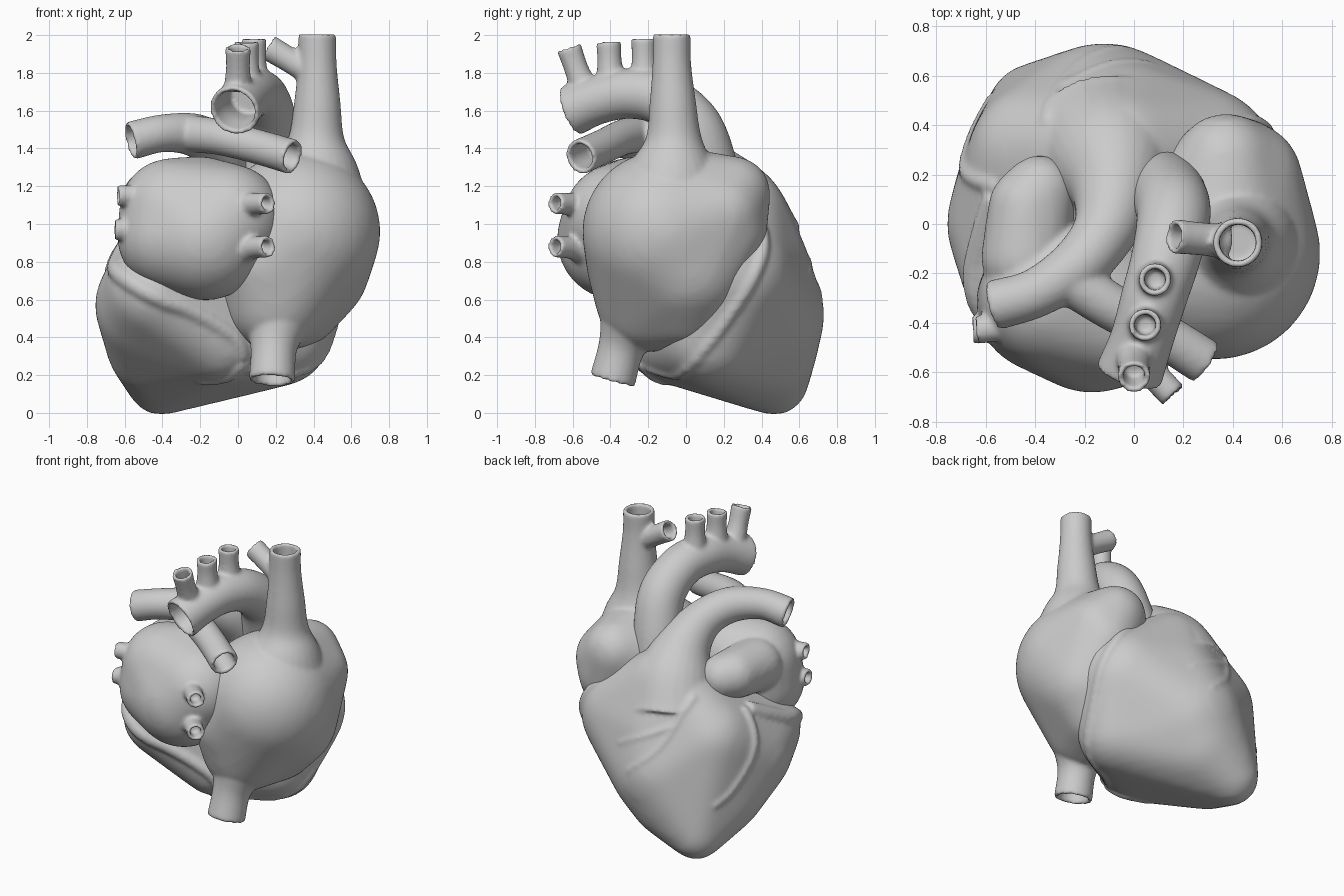
import bpy, bmesh, math
from mathutils import Vector
from mathutils.bvhtree import BVHTree

ico = bmesh.new()
bmesh.ops.create_icosphere(ico, subdivisions=4, radius=1)
UNIT = [v.co.copy() for v in ico.verts]
ico.free()


def spline(pts, steps=8):
    """Catmull-Rom samples through (x, y, z, radius) points."""
    p = [Vector(q) for q in pts]
    p = [2 * p[0] - p[1]] + p + [2 * p[-1] - p[-2]]
    out = []
    for i in range(1, len(p) - 2):
        a, b, c, d = p[i - 1:i + 3]
        for k in range(steps):
            t = k / steps
            out.append(0.5 * (2 * b + (c - a) * t + (2 * a - 5 * b + 4 * c - d) * t * t
                              + (3 * b - a - 3 * c + d) * t ** 3))
    return out + [p[-2]]


def skin(bm, samples, wall=0.026, hollow=0.0, seg=28):
    """Closed tube along samples; the last part (hollow) is bored out."""
    n = len(samples)
    cen = [s.xyz for s in samples]
    normal, frames = None, []
    for i in range(n):
        t = (cen[min(i + 1, n - 1)] - cen[max(i - 1, 0)]).normalized()
        normal = t.orthogonal() if normal is None else normal - t * normal.dot(t)
        normal.normalize()
        frames.append((normal.copy(), t.cross(normal)))
    order = [(i, 0) for i in range(n)]
    order += [(i, wall) for i in range(n - 1, n - 1 - int(n * hollow), -1)]
    rings = []
    for i, w in order:
        u, v = frames[i]
        rings.append([bm.verts.new(cen[i] + (samples[i][3] - w) *
                      (u * math.cos(a) + v * math.sin(a)))
                      for a in (2 * math.pi * k / seg for k in range(seg))])
    for r, q in zip(rings, rings[1:]):
        for k in range(seg):
            m = (k + 1) % seg
            bm.faces.new((r[k], r[m], q[m], q[k]))
    bm.faces.new(rings[0])
    bm.faces.new(rings[-1])


def tube(bm, pts, hollow=0.4, wall=0.026):
    skin(bm, spline(pts), wall, hollow)


def fuse(ob, voxel, smooth):
    m = ob.modifiers.new("fuse", 'REMESH')
    m.mode = 'VOXEL'
    m.voxel_size = voxel
    m.use_smooth_shade = True
    m = ob.modifiers.new("soften", 'SMOOTH')
    m.factor = 0.5
    m.iterations = smooth


def blob(bm, spheres, soften=14):
    """Convex body wrapped around a few spheres, then rounded off."""
    sub = bmesh.new()
    for x, y, z, r in spheres:
        for u in UNIT:
            sub.verts.new(Vector((x, y, z)) + u * r)
    bmesh.ops.convex_hull(sub, input=sub.verts[:])
    bmesh.ops.delete(sub, geom=[v for v in sub.verts if not v.link_faces], context='VERTS')
    bmesh.ops.recalc_face_normals(sub, faces=sub.faces[:])
    me = bpy.data.meshes.new("hull")
    sub.to_mesh(me)
    sub.free()
    ob = bpy.data.objects.new("hull", me)
    bpy.context.collection.objects.link(ob)
    fuse(ob, 0.03, soften)
    dg = bpy.context.evaluated_depsgraph_get()
    bm.from_mesh(bpy.data.meshes.new_from_object(ob.evaluated_get(dg)))
    bpy.data.objects.remove(ob)


def ridge(bm, tree, r, pts):
    """Vessel half sunk in the surface, tapered at the far end."""
    s = spline([(*p, r) for p in pts])
    out = []
    for i, q in enumerate(s):
        hit, nor = tree.find_nearest(q.xyz)[:2]
        out.append(Vector((*(hit - nor * r * 0.4), r * (1 - 0.3 * i / len(s)))))
    skin(bm, out, seg=12)


def finish(name, bm, voxel=0.013, smooth=5):
    bmesh.ops.recalc_face_normals(bm, faces=bm.faces[:])
    me = bpy.data.meshes.new(name)
    bm.to_mesh(me)
    bm.free()
    ob = bpy.data.objects.new(name, me)
    bpy.context.collection.objects.link(ob)
    fuse(ob, voxel, smooth)


# Ventricles with surface vessels and the lung artery growing out of them
bm = bmesh.new()
blob(bm, [(-0.41, 0.47, 0.165, 0.18), (-0.445, 0.0, 0.57, 0.315), (-0.12, 0.35, 0.52, 0.385),
          (0.25, 0.22, 0.74, 0.34), (0.22, 0.12, 0.41, 0.27), (-0.1, -0.1, 0.39, 0.23),
          (-0.44, -0.2, 0.65, 0.26), (-0.06, 0.28, 1.04, 0.26), (-0.38, 0.28, 0.75, 0.29),
          (-0.43, 0.22, 0.36, 0.27), (-0.2, 0.39, 0.36, 0.31), (-0.05, 0.3, 0.75, 0.36),
          (0.05, 0.2, 0.39, 0.29)])
tree = BVHTree.FromBMesh(bm)
for r, pts in [
    # left groove, right groove, lower vein
    (0.06, [(-0.6, 0.1, 0.98), (-0.7, -0.2, 0.82), (-0.47, -0.45, 0.63), (-0.2, -0.42, 0.52),
            (0, -0.35, 0.4), (0.05, -0.28, 0.27)]),
    (0.045, [(0.3, 0.35, 1.05), (0.48, 0.42, 0.9), (0.55, 0.32, 0.65), (0.48, 0.18, 0.45),
             (0.2, -0.02, 0.25), (0.05, -0.2, 0.22)]),
    (0.036, [(0.04, -0.25, 0.26), (-0.08, -0.14, 0.2), (-0.2, -0.08, 0.19)]),
    # front descending vessel with branches, side vessels
    (0.026, [(-0.3, 0.36, 1.0), (-0.28, 0.5, 0.87), (-0.2, 0.62, 0.72), (-0.05, 0.7, 0.58)]),
    (0.022, [(-0.27, 0.5, 0.88), (-0.1, 0.6, 0.8), (0.06, 0.62, 0.72)]),
    (0.036, [(-0.55, 0.15, 0.95), (-0.66, 0.22, 0.72), (-0.62, 0.38, 0.5), (-0.55, 0.5, 0.4)]),
]:
    ridge(bm, tree, r, pts)
tube(bm, [(-0.12, 0.3, 0.9, 0.32), (-0.09, 0.24, 1.1, 0.26), (-0.08, 0.12, 1.27, 0.175),
          (-0.12, -0.03, 1.395, 0.13), (-0.23, -0.17, 1.47, 0.115), (-0.4, -0.28, 1.48, 0.1),
          (-0.57, -0.33, 1.44, 0.102)], 0.22)
tube(bm, [(-0.27, -0.22, 1.48, 0.1), (-0.1, -0.33, 1.46, 0.095), (0.1, -0.44, 1.41, 0.092),
          (0.29, -0.56, 1.355, 0.094)], 0.35)
finish("ventricles_and_pulmonary_artery", bm, 0.0135, 7)

# Right atrium with its ear and the two great veins
bm = bmesh.new()
blob(bm, [(0.325, -0.12, 0.96, 0.43), (0.36, -0.06, 1.1, 0.31), (0.2, -0.2, 0.6, 0.28),
          (0.36, 0.0, 0.78, 0.34), (0.46, 0.19, 1.06, 0.22), (0.37, 0.25, 1.16, 0.2),
          (0.3, 0.0, 0.6, 0.26), (0.17, -0.24, 0.8, 0.29), (0.43, 0.22, 0.97, 0.21)], 8)
tube(bm, [(0.38, -0.08, 1.1, 0.34), (0.41, -0.07, 1.3, 0.235), (0.415, -0.065, 1.45, 0.15),
          (0.42, -0.07, 1.65, 0.122), (0.42, -0.075, 1.85, 0.102), (0.42, -0.075, 2.005, 0.1)], 0.35)
tube(bm, [(0.37, -0.07, 1.81, 0.07), (0.27, -0.06, 1.87, 0.067), (0.16, -0.05, 1.935, 0.07)], 0.5, 0.022)
tube(bm, [(0.22, -0.2, 0.65, 0.27), (0.21, -0.28, 0.5, 0.19), (0.19, -0.34, 0.35, 0.125),
          (0.18, -0.39, 0.17, 0.122)], 0.4)
finish("right_atrium", bm)

# Left atrium with its ear and four lung veins
bm = bmesh.new()
blob(bm, [(-0.35, -0.3, 1.07, 0.28), (-0.05, -0.36, 1.03, 0.29), (-0.17, -0.36, 0.92, 0.325),
          (-0.36, -0.32, 0.93, 0.28), (-0.2, -0.25, 1.1, 0.26), (0.0, -0.32, 0.97, 0.24)], 6)
blob(bm, [(-0.44, -0.14, 1.12, 0.18), (-0.43, 0.07, 1.13, 0.16), (-0.38, 0.13, 1.12, 0.15)], 3)
for z, x in ((1.15, -0.64), (0.97, -0.655)):
    tube(bm, [(-0.45, -0.4, z - 0.01, 0.07), (-0.56, -0.42, z, 0.055), (x, -0.43, z, 0.057)], 0.45, 0.022)
for z in (1.11, 0.88):
    tube(bm, [(0.02, -0.54, z - 0.02, 0.08), (0.08, -0.61, z - 0.005, 0.06),
              (0.16, -0.695, z, 0.058)], 0.45, 0.022)
finish("left_atrium", bm)

# Aorta arch with three branches
bm = bmesh.new()
tube(bm, [(0.09, 0.16, 1.05, 0.16), (0.14, 0.11, 1.33, 0.155), (0.16, 0.03, 1.53, 0.15),
          (0.13, -0.13, 1.66, 0.14), (0.08, -0.3, 1.69, 0.133), (0.03, -0.47, 1.655, 0.128),
          (-0.02, -0.61, 1.6, 0.137)], 0.3)
for x, y, z, top, dy in ((0, -0.54, 1.72, 1.935, -0.08), (0.045, -0.4, 1.77, 1.965, -0.01),
                         (0.085, -0.22, 1.78, 1.985, -0.005)):
    tube(bm, [(x, y, z, 0.076), (x, y + dy * 0.5, z + 0.1, 0.064), (x, y + dy, top, 0.067)], 0.55, 0.022)
finish("aorta", bm)
